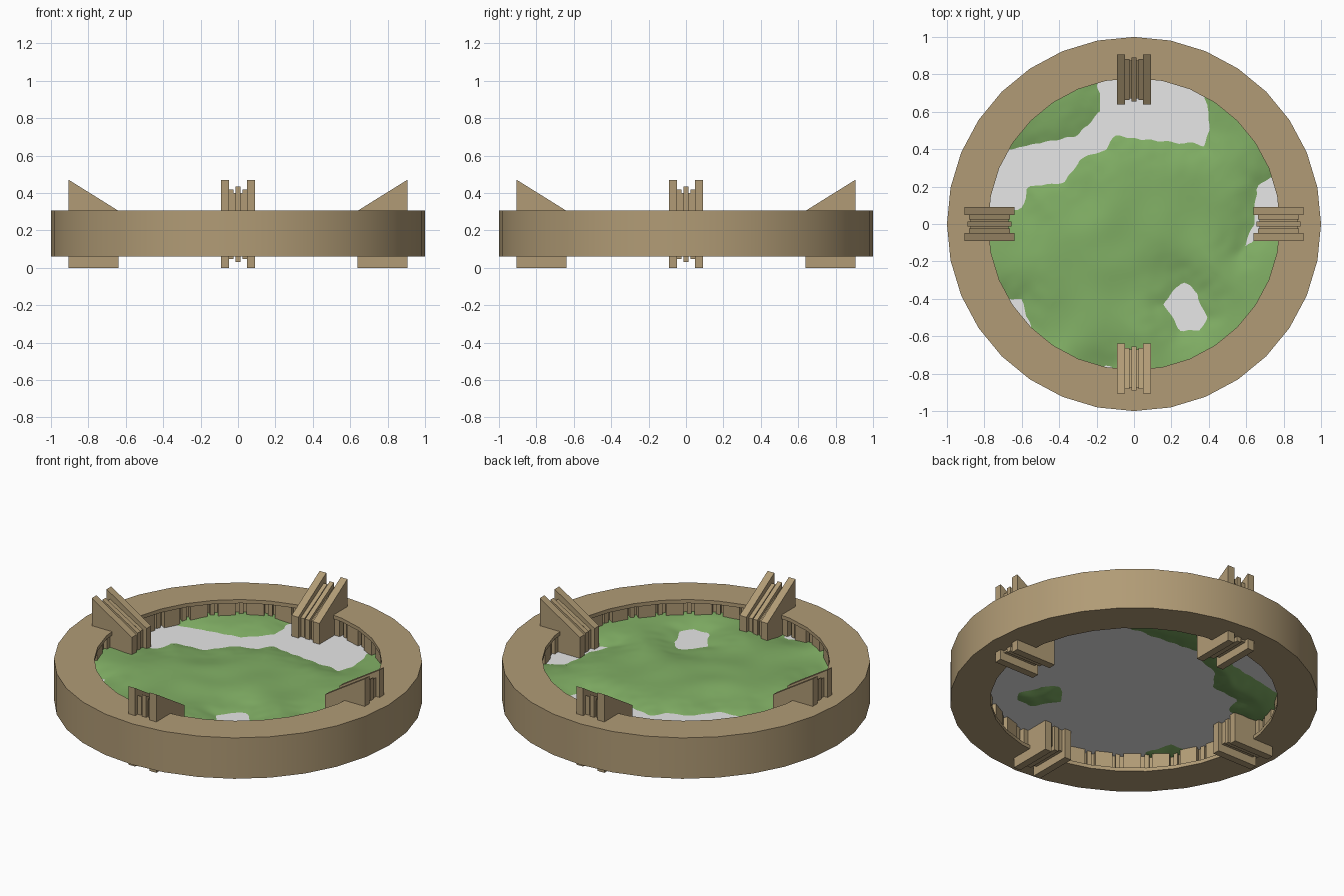
import bpy, bmesh, math
from mathutils import Vector, Matrix

cube = bpy.data.objects.get("Cube")
if cube:
    bpy.data.objects.remove(cube)


def material(name, rgb):
    m = bpy.data.materials.new(name)
    m.use_nodes = True
    m.diffuse_color = (*rgb, 1)
    bsdf = next(n for n in m.node_tree.nodes if n.type == 'BSDF_PRINCIPLED')
    bsdf.inputs["Base Color"].default_value = (*rgb, 1)
    return m


STONE = material("sandstone", (0.44, 0.33, 0.18))
GRASS = material("grass_green", (0.22, 0.43, 0.13))
WATER = material("pale_water", (0.8, 0.8, 0.8))
SIDES = 32
LEVEL = 0.18
WALL = 0.83


def finish(name, bm, mat, smooth=None):
    bmesh.ops.recalc_face_normals(bm, faces=bm.faces)
    me = bpy.data.meshes.new(name)
    bm.to_mesh(me)
    bm.free()
    me.materials.append(mat)
    ob = bpy.data.objects.new(name, me)
    bpy.context.collection.objects.link(ob)
    if smooth:
        bpy.ops.object.select_all(action='DESELECT')
        ob.select_set(True)
        bpy.context.view_layer.objects.active = ob
        bpy.ops.object.shade_smooth_by_angle(angle=math.radians(smooth))


def polar(r, a, z):
    return Vector((r * math.cos(a), r * math.sin(a), z))


# Outer ring: a channel profile turned around the z axis
profile = [(1, .06), (1, .305), (.78, .305), (.78, .283),
           (WALL, .283), (WALL, .082), (.78, .082), (.78, .06)]
bm = bmesh.new()
loops = [[bm.verts.new(polar(r, math.tau * i / SIDES, z)) for r, z in profile]
         for i in range(SIDES)]
for i in range(SIDES):
    a, b = loops[i - 1], loops[i]
    for j in range(len(profile)):
        bm.faces.new((a[j - 1], b[j - 1], b[j], a[j]))
finish("outer_ring", bm, STONE, 30)


# Wall blocks and thin ribs between the two lips
def wall_blocks(name, inner, width, phase):
    bm = bmesh.new()
    depth = WALL + .01 - inner
    for i in range(SIDES):
        turn = Matrix.Rotation(math.tau * (i + phase) / SIDES, 4, 'Z')
        move = Matrix.Translation((inner + depth / 2, 0, LEVEL))
        size = Matrix.Diagonal((depth, width, .205, 1))
        bmesh.ops.create_cube(bm, size=1, matrix=turn @ move @ size)
    finish(name, bm, STONE)


wall_blocks("wall_blocks", .79, .095, .5)
wall_blocks("wall_ribs", .805, .025, 0)


# Brackets: stacked slices of one wedge profile, the inner ones inset
def slice_of_bracket(bm, x0, x1, d):
    inner, outer = .64 + d, .905 - d
    pts = [(inner, 2 * d), (outer, 2 * d), (outer, .47 - 2.2 * d),
           (inner, .305 - .5 * d)]
    ends = [[bm.verts.new((y, x, z)) for y, z in pts] for x in (x0, x1)]
    bm.faces.new(ends[0])
    bm.faces.new(ends[1])
    for j in range(4):
        bm.faces.new((ends[0][j - 1], ends[0][j], ends[1][j], ends[1][j - 1]))


for k, side in enumerate(("left", "back", "right", "front")):
    bm = bmesh.new()
    slice_of_bracket(bm, -.05, .05, .032)
    slice_of_bracket(bm, -.014, .014, .016)
    for s in (-1, 1):
        slice_of_bracket(bm, s * .048, s * .092, 0)
        slice_of_bracket(bm, s * .024, s * .05, .024)
    bm.transform(Matrix.Rotation(k * math.pi / 2, 4, 'Z'))
    finish(side + "_bracket", bm, STONE)

# Water sheet
bm = bmesh.new()
bmesh.ops.create_circle(bm, cap_ends=True, segments=64, radius=WALL,
                        matrix=Matrix.Translation((0, 0, LEVEL)))
finish("water_sheet", bm, WATER)

# Shorelines of the river, side inlets and pond
SHORES = [
    [(-.9, .1), (-.6, .07), (-.57, .2), (-.37, .22), (-.29, .34), (-.15, .4),
     (-.1, .47), (.1, .45), (.37, .42), (.41, .5), (.38, .68), (.4, .9),
     (-.2, .9), (-.18, .6), (-.3, .47), (-.66, .4), (-.9, .4)],
    [(.73, .25), (.66, .2), (.64, 0), (.57, -.15), (.63, -.1), (.72, 0),
     (.9, .1), (.9, .25)],
    [(.26, -.3), (.34, -.37), (.39, -.5), (.36, -.57), (.25, -.57), (.16, -.43)],
    [(-.9, -.39), (-.6, -.4), (-.55, -.56), (-.7, -.8)],
    [(-.2, -.77), (-.1, -.76), (-.1, -.9), (-.2, -.9)],
]


def shore_distance(p):
    """Distance to the nearest shore, negative inside water."""
    best, inside = 9, False
    for poly in SHORES:
        for i, end in enumerate(poly):
            a, b = Vector(poly[i - 1]), Vector(end)
            ab = b - a
            t = max(0, min(1, (p - a).dot(ab) / ab.length_squared))
            best = min(best, (p - a - ab * t).length)
            if (a.y > p.y) != (b.y > p.y):
                if p.x < a.x + ab.x * (p.y - a.y) / ab.y:
                    inside = not inside
    return -best if inside else best


def ripple(x, y, scale):
    """Uneven rolling bumps between -1 and 1, from crossed waves."""
    total = 0
    for k in range(1, 6):
        a, f = k * 2.4, scale * (1 + .35 * k)
        u = x * math.cos(a) + y * math.sin(a)
        v = y * math.cos(a) - x * math.sin(a)
        total += math.sin(f * u + 1.5 * math.sin(f * v / 2 + k)) / 5
    return total


def ground_height(x, y):
    d = shore_distance(Vector((x, y))) + .012 * ripple(x, y, 25)
    lift = .035 * math.tanh(d * 7)
    return LEVEL + lift * (1 + .4 * ripple(x, y, 7))


# Grassy ground: fine polar sheet dipping below the water at the shores
RINGS, SPOKES = 56, 160
bm = bmesh.new()
centre = bm.verts.new((0, 0, ground_height(0, 0)))
last = None
for r in range(1, RINGS + 1):
    ring = []
    for s in range(SPOKES):
        p = polar(WALL * r / RINGS, math.tau * s / SPOKES, 0)
        p.z = ground_height(p.x, p.y)
        ring.append(bm.verts.new(p))
    for s in range(SPOKES):
        if last:
            bm.faces.new((last[s - 1], ring[s - 1], ring[s], last[s]))
        else:
            bm.faces.new((centre, ring[s - 1], ring[s]))
    last = ring
finish("grassy_ground", bm, GRASS, 80)
